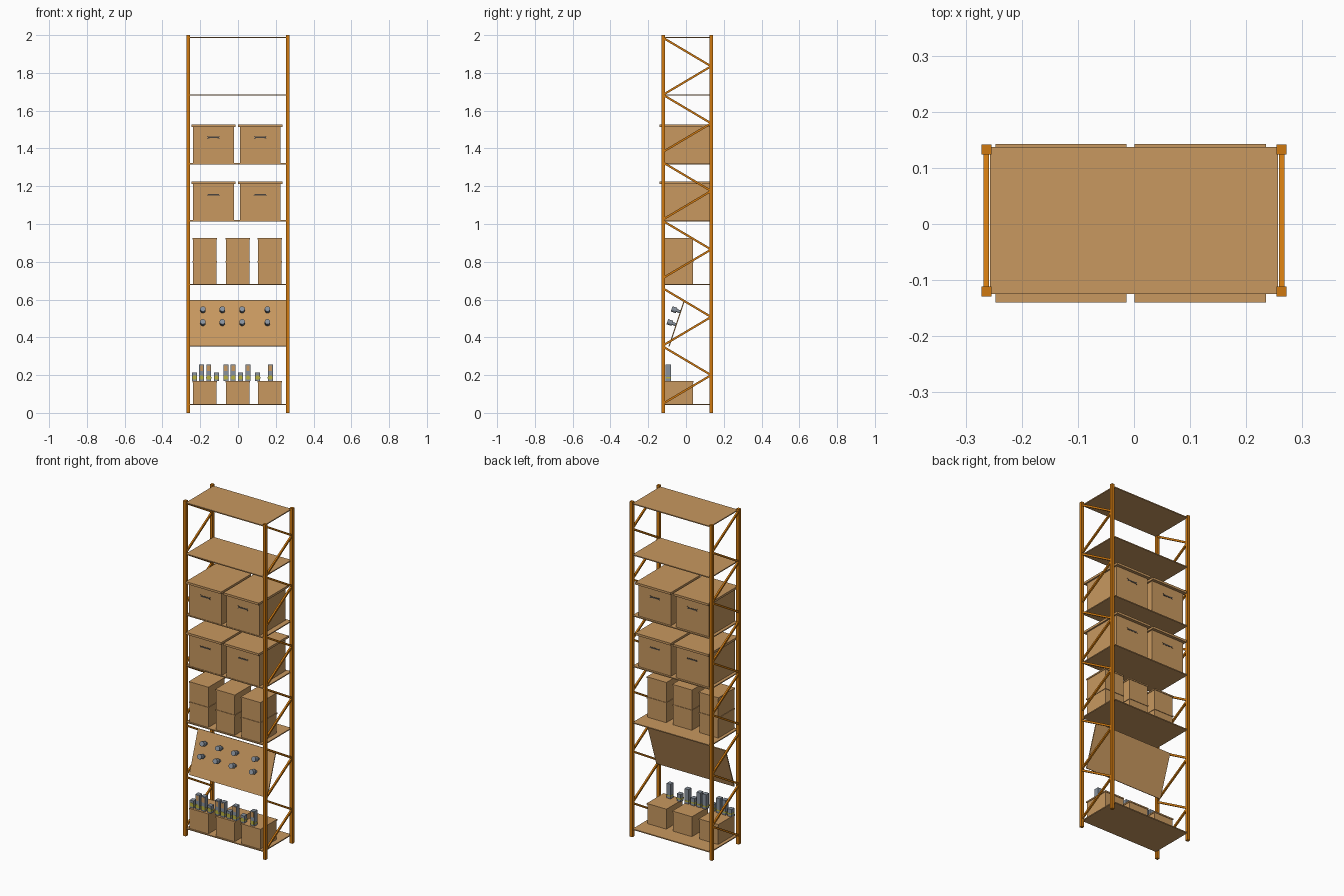
import bpy, bmesh, math
from mathutils import Vector, Matrix

if "Cube" in bpy.data.objects:
    bpy.data.objects.remove(bpy.data.objects["Cube"])


def material(name, rgb):
    m = bpy.data.materials.new(name)
    m.diffuse_color = (*rgb, 1)
    m.use_nodes = True
    m.node_tree.nodes["Principled BSDF"].inputs["Base Color"].default_value = m.diffuse_color
    return m


ORANGE = material("orange steel", (0.62, 0.19, 0.005))
TAN = material("cardboard tan", (0.58, 0.315, 0.115))
GREY = material("blue grey", (0.25, 0.29, 0.34))
YELLOW = material("label yellow", (0.50, 0.45, 0.05))
DARK = material("dark slot", (0.07, 0.06, 0.05))


def finish(name, bm, mat):
    bmesh.ops.recalc_face_normals(bm, faces=bm.faces)
    me = bpy.data.meshes.new(name)
    bm.to_mesh(me)
    bm.free()
    me.materials.append(mat)
    ob = bpy.data.objects.new(name, me)
    bpy.context.collection.objects.link(ob)
    return ob


def box(name, x, y, z, mat):
    """Box from (min, max) ranges on each axis."""
    bm = bmesh.new()
    size = Matrix.Diagonal((x[1] - x[0], y[1] - y[0], z[1] - z[0], 1))
    mid = Matrix.Translation((sum(x) / 2, sum(y) / 2, sum(z) / 2))
    bmesh.ops.create_cube(bm, size=1, matrix=mid @ size)
    return finish(name, bm, mat)


def prism(name, outline, axis, lo, hi, mat):
    """Extrude a 2D outline along x (outline in yz) or y (outline in xz)."""
    bm = bmesh.new()
    pts = [(lo, a, b) if axis == 'x' else (a, lo, b) for a, b in outline]
    f = bm.faces.new([bm.verts.new(p) for p in pts])
    r = bmesh.ops.extrude_face_region(bm, geom=[f])
    d = Vector((hi - lo, 0, 0)) if axis == 'x' else Vector((0, hi - lo, 0))
    bmesh.ops.translate(bm, vec=d, verts=[v for v in r['geom'] if isinstance(v, bmesh.types.BMVert)])
    return finish(name, bm, mat)


def strip(p, q, t):
    """Four corners of a bar of thickness t between two 2D points."""
    p, q = Vector(p), Vector(q)
    d = (q - p).normalized() * t / 2
    n = Vector((-d.y, d.x))
    return [tuple(v) for v in (p + n, q + n, q - n, p - n)]


FRONT, BACK, SIDE = -0.12, 0.133, 0.263

# Corner posts and zigzag side bracing
for sx, side in ((-1, "left"), (1, "right")):
    cx = sx * SIDE
    for cy, end in ((FRONT, "front"), (BACK, "back")):
        box(f"{side}_{end}_post", (cx - .009, cx + .009), (cy - .009, cy + .009), (0, 2), ORANGE)
    for top in (1.985, 1.683, 1.325, 1.015, 0.658, 0.35):
        mid, low = top - 0.15, top - 0.3
        prism(f"{side}_brace_upper", strip((FRONT, top), (BACK, mid), .011), 'x', cx - .005, cx + .005, ORANGE)
        prism(f"{side}_brace_lower", strip((BACK, mid), (FRONT, low), .011), 'x', cx - .005, cx + .005, ORANGE)

# Flat shelves
for z in (0.048, 0.683, 1.02, 1.322, 1.685, 1.99):
    box("shelf", (-.257, .257), (-.125, .137), (z - .006, z), TAN)

# Sloping display panel
LOW, HIGH = Vector((-.09, .352)), Vector((-.008, .598))
prism("sloping_panel", strip(LOW, HIGH, .006), 'x', -.257, .257, TAN)


# Lidded boxes
def lidded(name, cx, half, rim, y, z0, z1, lid):
    box(name + "_body", (cx - half, cx + half), y, (z0, z1 - lid), TAN)
    box(name + "_lid", (cx - half - rim, cx + half + rim), (y[0] - rim * 2, y[1] + rim * 2)
        if lid > .01 else (y[0] - rim, y[1] + rim), (z1 - lid, z1), TAN)


for z0, ends in ((1.02, .004), (1.322, .009)):
    for cx in (-.130, .118):
        lidded("large_box", cx, .108, .009, (-.122, .125), z0, z0 + .205, .013)
        # Hand slots on front and back, flared on the upper row
        hz = z0 + .136
        outline = [(cx - .035, hz + ends), (cx - .022, hz + .004), (cx + .022, hz + .004), (cx + .035, hz + ends),
                   (cx + .028, hz), (cx + .035, hz - ends), (cx + .022, hz - .004), (cx - .022, hz - .004),
                   (cx - .035, hz - ends), (cx - .028, hz)]
        for y in (-.1225, .1255):
            prism("hand_slot", outline, 'y', y - .001, y + .001, DARK)

for cx in (-.176, -.002, .167):
    for z0 in (.048, .683, .804):
        lidded("small_box", cx, .062, .003, (-.117, .036), z0, z0 + .121, .008)

# Round knobs standing out of the panel
slope = (HIGH - LOW).normalized()
normal = Vector((0, -slope.y, slope.x))
turn = normal.to_track_quat('Z', 'Y').to_matrix().to_4x4()
for x in (-.186, -.083, .022, .156):
    for z in (.535, .467):
        p = LOW.lerp(HIGH, (z - LOW.y) / (HIGH.y - LOW.y))
        bm = bmesh.new()
        for r, a, b in ((.008, 0, .025), (.0145, .022, .05)):
            pos = Vector((x, p.x, p.y)) + normal * (a + b) / 2
            bmesh.ops.create_cone(bm, cap_ends=True, segments=16, radius1=r, radius2=r,
                                  depth=b - a, matrix=Matrix.Translation(pos) @ turn)
        finish("knob", bm, GREY)


# Little packets along the bottom boxes, some stacked two high
def packet(x, z, label, lo, hi):
    box("packet", (x - .013, x + .013), (-.108, -.08), (z, z + .044), GREY)
    box("packet_label", (x - .009, x + .009), (-.109, -.107), (z + lo, z + hi), label)


for x, stacked in ((-.23, 0), (-.193, 1), (-.155, 1), (-.114, 0), (-.064, 1), (-.026, 1),
                   (.013, 0), (.053, 1), (.104, 0), (.171, 1)):
    packet(x, .169, YELLOW, .008, .03)
    box("packet_band", (x - .0138, x + .0138), (-.1085, -.0795), (.181, .189), YELLOW)
    if stacked:
        packet(x, .213, TAN, .008, .038)
